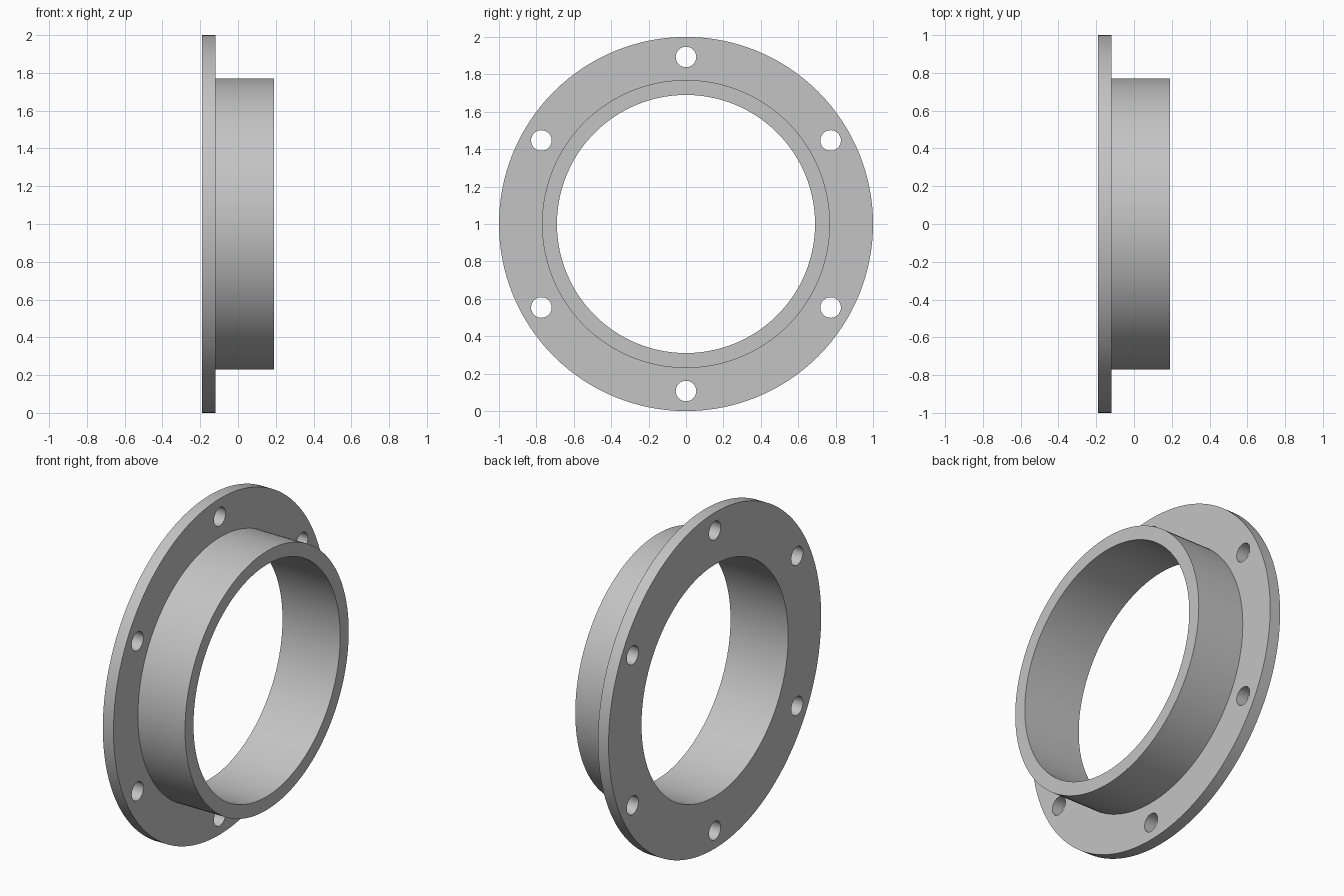
import bpy, bmesh, math
from mathutils import Matrix, Vector

if "Cube" in bpy.data.objects:
    bpy.data.objects.remove(bpy.data.objects["Cube"], do_unlink=True)

# Dimensions
BACK, FLANGE_FACE, FRONT = -0.19, -0.12, 0.19
BORE, TUBE, RIM = 0.69, 0.77, 1.0
BOLT_CIRCLE, BOLT_RADIUS, BOLTS = 0.893, 0.055, 6
CENTRE = Vector((0, 0, 1))

grey = bpy.data.materials.new("plain grey")
grey.use_nodes = True
colour = (0.55, 0.55, 0.55, 1)
grey.diffuse_color = colour
grey.node_tree.nodes["Principled BSDF"].inputs["Base Color"].default_value = colour


def add_object(name, bm):
    bmesh.ops.recalc_face_normals(bm, faces=bm.faces)
    mesh = bpy.data.meshes.new(name)
    bm.to_mesh(mesh)
    bm.free()
    mesh.materials.append(grey)
    obj = bpy.data.objects.new(name, mesh)
    bpy.context.collection.objects.link(obj)
    return obj


# Flange and tube: one stepped profile revolved around the x axis
profile = [(BACK, BORE), (BACK, RIM), (FLANGE_FACE, RIM),
           (FLANGE_FACE, TUBE), (FRONT, TUBE), (FRONT, BORE)]
bm = bmesh.new()
verts = [bm.verts.new(CENTRE + Vector((x, 0, r))) for x, r in profile]
edges = [bm.edges.new((v, verts[i - 1])) for i, v in enumerate(verts)]
bmesh.ops.spin(bm, geom=verts + edges, cent=CENTRE, axis=(1, 0, 0),
               angle=math.tau, steps=128, use_merge=True)
bmesh.ops.remove_doubles(bm, verts=bm.verts, dist=1e-5)
flange = add_object("flanged_collar", bm)

# Bolt holes: a ring of cylinders cut through the flange
bm = bmesh.new()
for i in range(BOLTS):
    matrix = (Matrix.Translation(CENTRE)
              @ Matrix.Rotation(math.tau * i / BOLTS, 4, 'X')
              @ Matrix.Translation((FLANGE_FACE, 0, BOLT_CIRCLE))
              @ Matrix.Rotation(math.pi / 2, 4, 'Y'))
    bmesh.ops.create_cone(bm, cap_ends=True, segments=32, radius1=BOLT_RADIUS,
                          radius2=BOLT_RADIUS, depth=0.4, matrix=matrix)
cutter = add_object("bolt_hole_cutter", bm)
cutter.hide_render = True

cut = flange.modifiers.new("bolt holes", 'BOOLEAN')
cut.operation = 'DIFFERENCE'
cut.solver = 'EXACT'
cut.object = cutter

# Apply the cut, then smooth the round walls and keep the rims sharp
bpy.ops.object.select_all(action='DESELECT')
flange.select_set(True)
bpy.context.view_layer.objects.active = flange
bpy.ops.object.modifier_apply(modifier=cut.name)
bpy.data.objects.remove(cutter, do_unlink=True)
bpy.ops.object.shade_smooth_by_angle(angle=math.radians(30))
